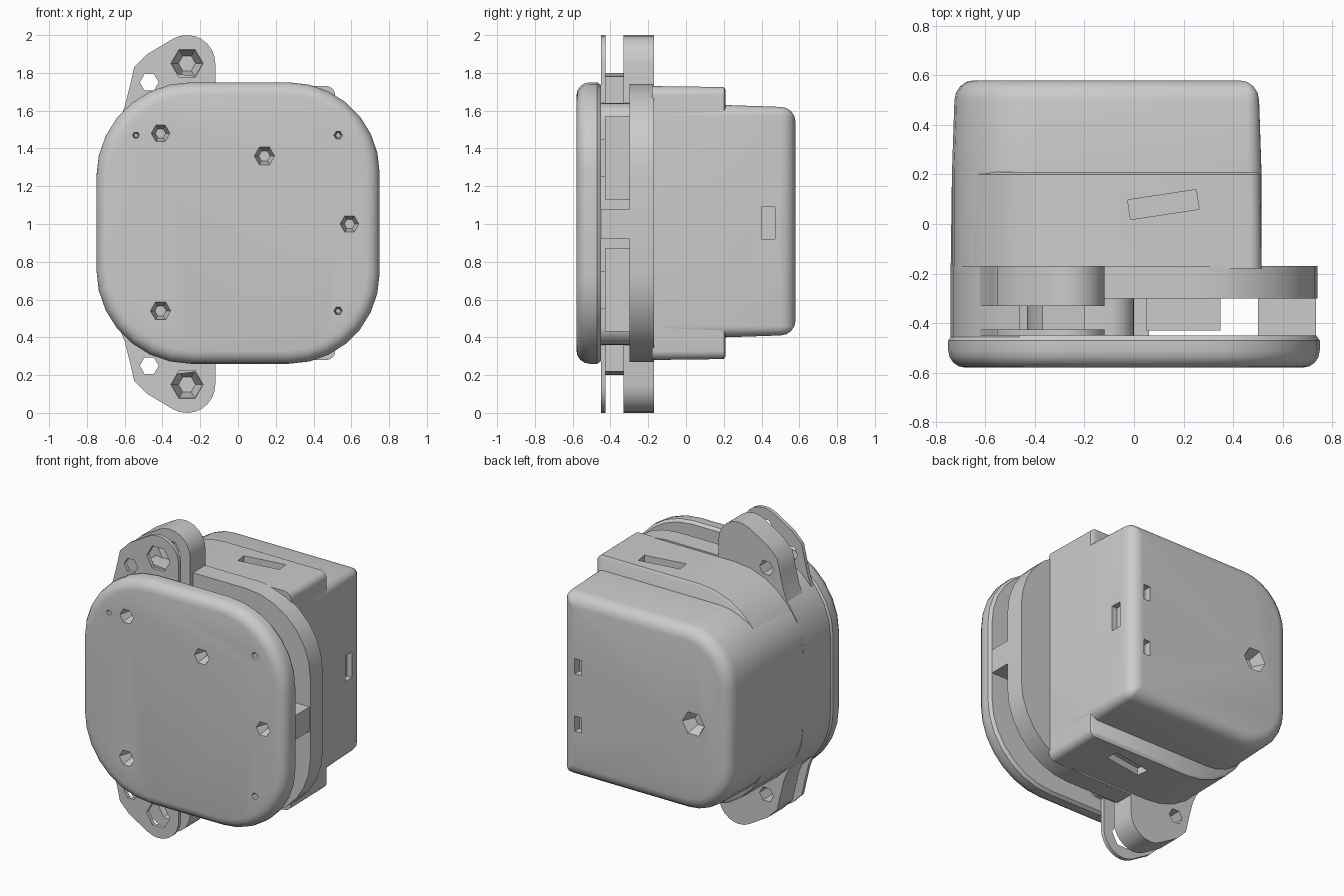
import bpy, bmesh, math
from mathutils import Vector, Matrix

cube = bpy.data.objects.get("Cube")
if cube:
    bpy.data.objects.remove(cube)

grey = bpy.data.materials.new("plain_grey")
grey.use_nodes = True
GREY = (0.6, 0.6, 0.6, 1)
grey.diffuse_color = GREY
grey.node_tree.nodes["Principled BSDF"].inputs["Base Color"].default_value = GREY


def loft(name, rings):
    """Skin equal-length rings of (x, y, z) points and cap both ends."""
    bm = bmesh.new()
    rows = [[bm.verts.new(p) for p in ring] for ring in rings]
    n = len(rows[0])
    for a, b in zip(rows, rows[1:]):
        for i in range(n):
            j = (i + 1) % n
            bm.faces.new((a[i], a[j], b[j], b[i]))
    bm.faces.new(rows[0])
    bm.faces.new(rows[-1])
    bmesh.ops.recalc_face_normals(bm, faces=bm.faces)
    mesh = bpy.data.meshes.new(name)
    bm.to_mesh(mesh)
    bm.free()
    mesh.materials.append(grey)
    obj = bpy.data.objects.new(name, mesh)
    bpy.context.collection.objects.link(obj)
    return obj


def rounded(x0, x1, z0, z1, r_right, r_left, inset=0, segs=7):
    """Rounded rectangle with separate left and right corner radii."""
    x0, x1, z0, z1 = x0 + inset, x1 - inset, z0 + inset, z1 - inset
    rr, rl = max(r_right - inset, 0.01), max(r_left - inset, 0.01)
    corners = [(x1 - rr, z1 - rr, rr), (x0 + rl, z1 - rl, rl),
               (x0 + rl, z0 + rl, rl), (x1 - rr, z0 + rr, rr)]
    pts = []
    for k, (cx, cz, r) in enumerate(corners):
        for s in range(segs + 1):
            a = math.pi / 2 * (k + s / segs)
            pts.append((cx + r * math.cos(a), cz + r * math.sin(a)))
    return pts


def body(name, rect, radii, stations):
    """Rounded body along y; stations are (y, inset)."""
    return loft(name, [[(x, y, z) for x, z in rounded(*rect, *radii, inset=d)]
                       for y, d in stations])


def prism(name, pts, y0, y1):
    return loft(name, [[(x, y, z) for x, z in pts] for y in (y0, y1)])


def block(name, x0, x1, y0, y1, z0, z1):
    return prism(name, [(x0, z0), (x1, z0), (x1, z1), (x0, z1)], y0, y1)


def disc(cx, cz, r, n=6):
    return [(cx + r * math.cos(math.tau * i / n), cz + r * math.sin(math.tau * i / n))
            for i in range(n)]


def pit(cx, cz, r, y_open, y_end, taper=0.5):
    """Tapered hole cutter along y."""
    return loft("cutter", [[(x, y, z) for x, z in disc(cx, cz, rad)]
                           for y, rad in ((y_open, r), (y_end, r * taper))])


def cut(target, cutters):
    for c in cutters:
        c.hide_render = True
        mod = target.modifiers.new("cut", 'BOOLEAN')
        mod.operation = 'DIFFERENCE'
        mod.solver = 'EXACT'
        mod.object = c
        bpy.context.view_layer.objects.active = target
        bpy.ops.object.modifier_apply(modifier=mod.name)
        bpy.data.objects.remove(c)


def edge(y, out, r, d=0):
    """Quarter-round stations: from inset r+d at y to inset d at y + out*r."""
    steps = [i * math.pi / 8 for i in range(5)]
    return [(y + out * r * (1 - math.cos(a)), d + r * (1 - math.sin(a))) for a in steps]


OUTLINE = (-0.75, 0.75, 0.26, 1.75)

# Front cover with soft rim and screw pits
cover = body("front_cover", OUTLINE, (0.48, 0.5),
             edge(-0.58, 1, 0.07) + [(-0.47, 0), (-0.45, 0.015)])
screws = [(-0.41, 1.48, 0.055), (0.14, 1.36, 0.06), (0.59, 1.0, 0.055), (-0.41, 0.54, 0.06),
          (0.53, 1.47, 0.025), (0.53, 0.54, 0.025), (-0.54, 1.47, 0.02)]
cut(cover, [pit(x, z, r, -0.6, -0.5) for x, z, r in screws])

# Flange behind the open slot
body("rear_flange", OUTLINE, (0.48, 0.5), [(-0.30, 0.01), (-0.17, 0.01)])

# Closed wall on the side of the slot
wall_pts = [(x, z) for x, z in rounded(*OUTLINE, 0.48, 0.5, inset=0.01) if x < -0.4]
prism("slot_side_wall", wall_pts, -0.46, -0.29)

# Inner parts seen through the slot
body("slot_core", (-0.6, 0.0, 0.36, 1.64), (0.1, 0.35), [(-0.46, 0), (-0.29, 0)])
for tag, z0, z1 in (("upper", 1.13, 1.57), ("lower", 0.43, 0.87)):
    block(tag + "_slot_block", 0.05, 0.35, -0.43, -0.29, z0, z1)
    block(tag + "_slot_rib", 0.0, 0.06, -0.46, -0.29, z0 + 0.12, z1 - 0.12)
block("slot_post", 0.5, 0.735, -0.46, -0.29, 0.92, 1.08)

# Stepped middle housing
middle = body("middle_housing", (-0.74, 0.515, 0.28, 1.73), (0.05, 0.5),
              [(-0.18, 0), (0.20, 0.005), (0.21, 0.02)])

# Rear housing with soft back edges
rear = body("rear_housing", (-0.735, 0.515, 0.40, 1.63), (0.06, 0.34),
            [(-0.18, 0), (0.2, 0)] + edge(0.58, -1, 0.08, 0.01)[::-1])

# Shallow recesses on housing top, bottom, side and back
cutters = []
for z in (1.73, 0.28):
    slot = block("cutter", -0.02, 0.26, 0.04, 0.12, z - 0.05, z + 0.05)
    turn = Matrix.Translation((0.13, 0.07, 0)) @ Matrix.Rotation(0.15, 4, 'Z')
    slot.data.transform(turn @ Matrix.Translation((-0.13, -0.07, 0)))
    cutters.append(slot)
cut(middle, cutters)
cut(rear, [block("cutter", 0.47, 0.6, 0.40, 0.47, 0.92, 1.09),
           block("cutter", 0.36, 0.41, 0.53, 0.7, 0.72, 0.82),
           block("cutter", 0.36, 0.41, 0.53, 0.7, 1.1, 1.2),
           pit(-0.46, 1.0, 0.09, 0.6, 0.5)])

# Mounting ears above and below
LUG_X, LUG_Z, LUG_R = -0.27, 1.85, 0.15
arc = [(LUG_X + LUG_R * math.cos(math.radians(a)), LUG_Z + LUG_R * math.sin(math.radians(a)))
       for a in range(0, 121, 15)]
ear_pts = [(-0.12, 1.5)] + arc + [(-0.48, 1.9), (-0.55, 1.83), (-0.57, 1.74), (-0.6, 1.62),
                                  (-0.65, 1.5)]


def side(pts, upper):
    return pts if upper else [(x, 2 - z) for x, z in pts]


for tag, upper in (("upper", True), ("lower", False)):
    lug_z = LUG_Z if upper else 2 - LUG_Z
    hole_z = 1.75 if upper else 0.25
    ear = prism(tag + "_ear", side(ear_pts, upper), -0.33, -0.17)
    cut(ear, [pit(LUG_X, lug_z, 0.09, -0.35, -0.22),
              pit(-0.47, hole_z, 0.05, -0.4, -0.1, 1)])
    plate = prism(tag + "_ear_face_plate", side(ear_pts, upper), -0.45, -0.425)
    cut(plate, [pit(LUG_X, lug_z, 0.085, -0.5, -0.4, 1),
                pit(-0.47, hole_z, 0.05, -0.5, -0.4, 1)])
    sleeve = side([(-0.43, 1.6), (-0.2, 1.6), (-0.2, 1.78), (-0.37, 1.8), (-0.41, 1.74)], upper)
    prism(tag + "_ear_spacer", sleeve, -0.43, -0.32)

# Smooth the rounded surfaces while keeping edges crisp
bpy.ops.object.select_all(action='DESELECT')
for obj in bpy.context.collection.objects:
    if obj.type == 'MESH' and grey.name in obj.data.materials:
        obj.select_set(True)
        bpy.context.view_layer.objects.active = obj
bpy.ops.object.shade_smooth_by_angle(angle=math.radians(35))
